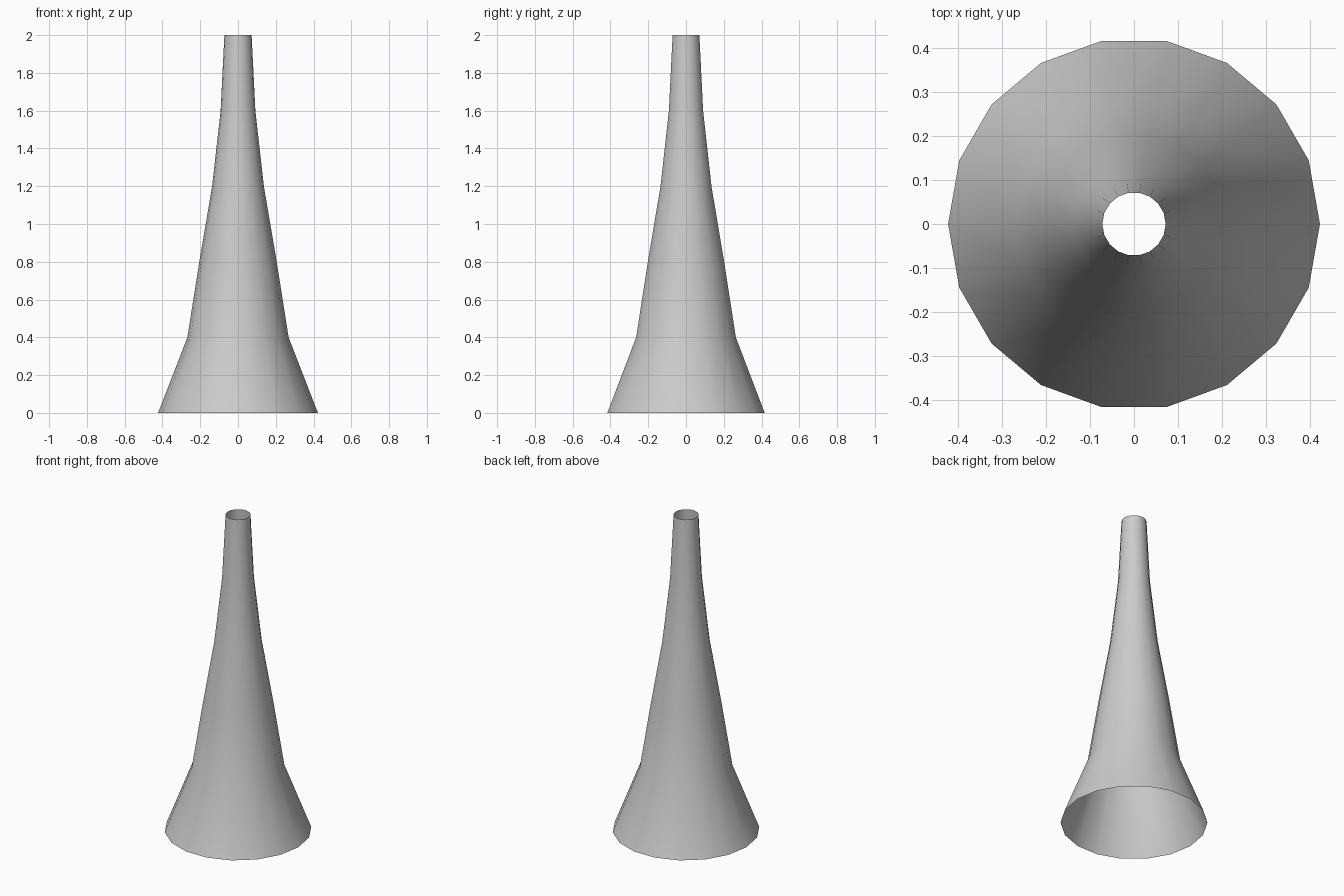
import bpy, bmesh
from math import cos, sin, tau

if "Cube" in bpy.data.objects:
    bpy.data.objects.remove(bpy.data.objects["Cube"])

SIDES = 18
# (radius, height) from the flared foot to the narrow mouth
PROFILE = [(0.423, 0.0), (0.268, 0.4), (0.205, 0.8),
           (0.137, 1.2), (0.092, 1.6), (0.072, 2.0)]

# Open, thin-walled flared tube: one ring per profile point, bridged by quads
bm = bmesh.new()
rings = [[bm.verts.new((r * cos(tau * i / SIDES), r * sin(tau * i / SIDES), z))
          for i in range(SIDES)] for r, z in PROFILE]
for low, high in zip(rings, rings[1:]):
    for i in range(SIDES):
        j = (i + 1) % SIDES
        face = bm.faces.new((low[i], low[j], high[j], high[i]))
        face.smooth = True

mesh = bpy.data.meshes.new("flared_tube")
bm.to_mesh(mesh)
bm.free()
tube = bpy.data.objects.new("flared_tube", mesh)
bpy.context.collection.objects.link(tube)
